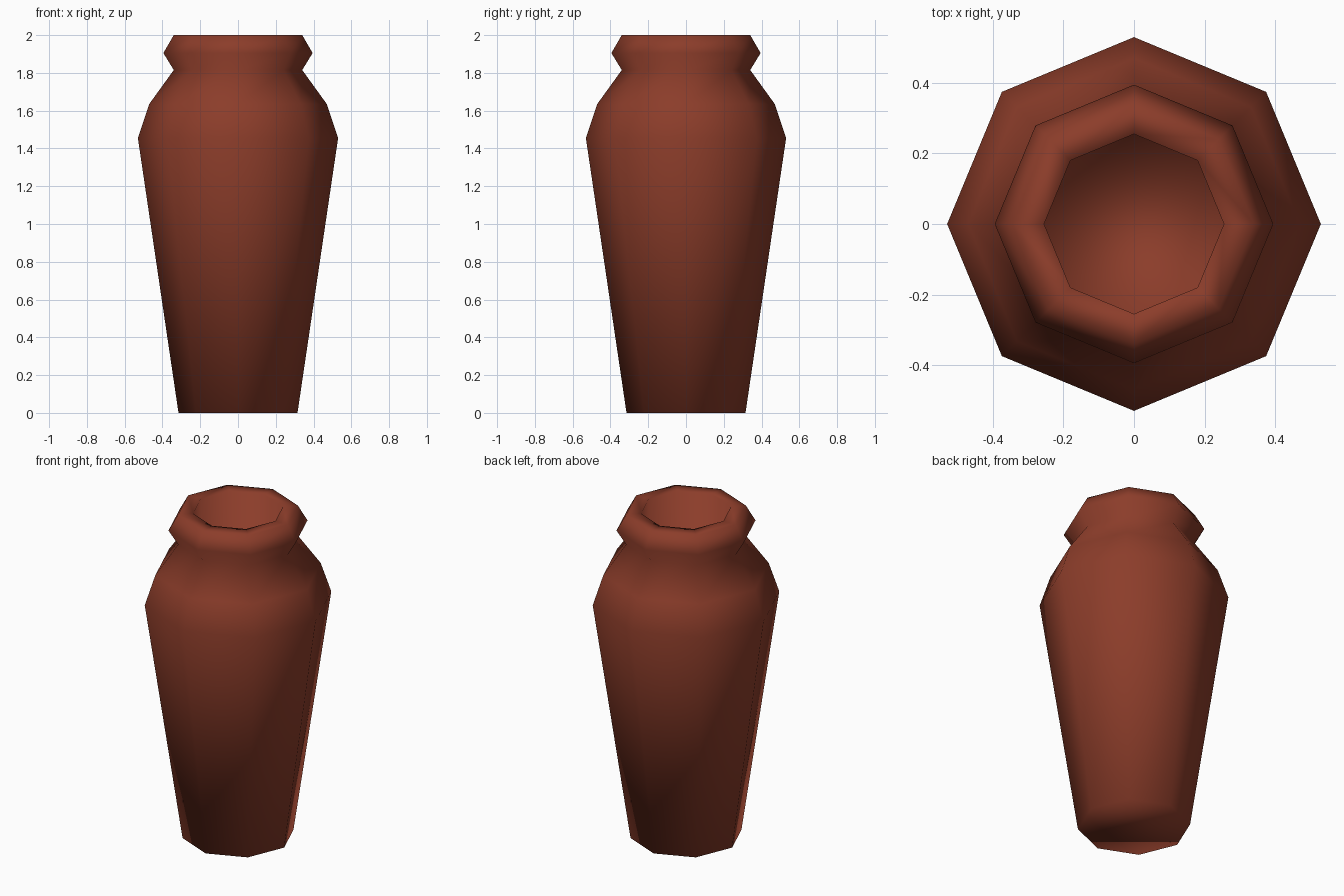
import bpy, bmesh, math

if "Cube" in bpy.data.objects:
    bpy.data.objects.remove(bpy.data.objects["Cube"])

SIDES = 8

# Clay colour
clay = bpy.data.materials.new("terracotta clay")
clay.diffuse_color = (0.26, 0.046, 0.023, 1.0)
clay.use_nodes = True
clay.node_tree.nodes["Principled BSDF"].inputs["Base Color"].default_value = clay.diffuse_color

# Vase profile (radius, height): outer foot up to the lip, then down the inside
profile = [
    (0.315, 0.0),    # foot
    (0.53, 1.455),   # widest point
    (0.47, 1.635),   # shoulder
    (0.34, 1.815),   # neck
    (0.395, 1.905),  # collar
    (0.34, 2.0),     # lip, outer edge
    (0.255, 2.0),    # lip, inner edge
    (0.255, 0.15),   # inner floor
]


def ring(bm, radius, z):
    step = 2 * math.pi / SIDES
    return [bm.verts.new((radius * math.cos(i * step), radius * math.sin(i * step), z))
            for i in range(SIDES)]


# Lathe the profile into an eight-sided shell
bm = bmesh.new()
rings = [ring(bm, r, z) for r, z in profile]
for low, high in zip(rings, rings[1:]):
    for i in range(SIDES):
        j = (i + 1) % SIDES
        bm.faces.new((low[i], low[j], high[j], high[i]))

# Closed underside and inner floor
bm.faces.new(rings[0][::-1])
bm.faces.new(rings[-1])

# Smooth shading runs over every edge
for face in bm.faces:
    face.smooth = True

mesh = bpy.data.meshes.new("vase")
bm.to_mesh(mesh)
bm.free()
mesh.materials.append(clay)
vase = bpy.data.objects.new("vase", mesh)
bpy.context.collection.objects.link(vase)
